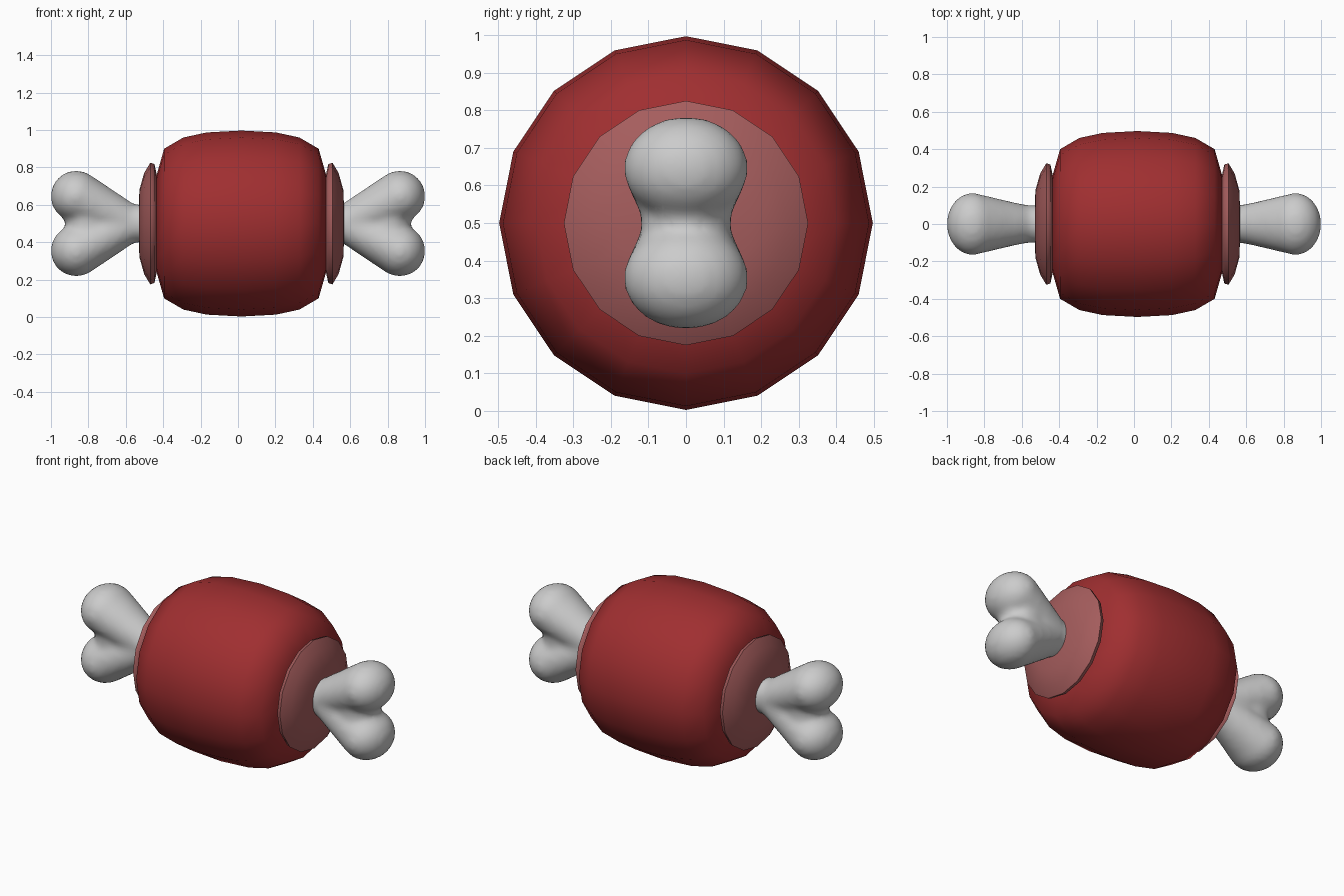
import bpy, bmesh, math
from mathutils import Matrix, Vector

if "Cube" in bpy.data.objects:
    bpy.data.objects.remove(bpy.data.objects["Cube"])

MID_Z = 0.5      # height of the long axis
MEAT_X = 0.018   # meat sits slightly off centre on the bone
SIDES = 16


def material(name, rgb):
    m = bpy.data.materials.new(name)
    m.diffuse_color = (*rgb, 1)
    m.use_nodes = True
    m.node_tree.nodes["Principled BSDF"].inputs["Base Color"].default_value = m.diffuse_color
    return m


def to_object(name, bm, mat=None):
    bmesh.ops.recalc_face_normals(bm, faces=bm.faces[:])
    me = bpy.data.meshes.new(name)
    bm.to_mesh(me)
    bm.free()
    ob = bpy.data.objects.new(name, me)
    bpy.context.collection.objects.link(ob)
    if mat:
        me.materials.append(mat)
    return ob


def smooth(ob, angle):
    bpy.ops.object.select_all(action='DESELECT')
    ob.select_set(True)
    bpy.context.view_layer.objects.active = ob
    bpy.ops.object.shade_smooth_by_angle(angle=math.radians(angle))


def lathe_x(name, profile, mat):
    """Revolve (x, radius) points around the long axis, capping both ends."""
    bm = bmesh.new()
    rings = []
    for x, r in profile:
        rings.append([bm.verts.new((x, r * math.sin(a), MID_Z + r * math.cos(a)))
                      for a in (2 * math.pi * i / SIDES for i in range(SIDES))])
    for a, b in zip(rings, rings[1:]):
        for i in range(SIDES):
            j = (i + 1) % SIDES
            bm.faces.new((a[i], a[j], b[j], b[i]))
    bm.faces.new(rings[0])
    bm.faces.new(rings[-1])
    ob = to_object(name, bm, mat)
    smooth(ob, 62)
    return ob


red = material("meat_red", (0.35, 0.028, 0.03))
pink = material("cut_pink", (0.38, 0.11, 0.11))

# Meat: barrel, symmetric about its own middle
half = [(0, 0.497), (0.185, 0.487), (0.31, 0.46), (0.413, 0.40),
        (0.453, 0.26), (0.46, 0.12)]
profile = [(MEAT_X - u, r) for u, r in reversed(half[1:])] + \
          [(MEAT_X + u, r) for u, r in half]
lathe_x("meat", profile, red)

# Cut faces: lens-shaped discs on both ends
disc = [(0.43, 0.10), (0.452, 0.26), (0.465, 0.318), (0.487, 0.325),
        (0.52, 0.27), (0.545, 0.18), (0.55, 0.06)]
for side, label in ((-1, "left"), (1, "right")):
    lathe_x("cut_face_" + label,
            [(MEAT_X + side * u, r) for u, r in disc], pink)

# Bone: shaft plus two swelling knuckles at each end, fused by remeshing
bm = bmesh.new()


def blob(x, z, rx, ry, rz):
    bmesh.ops.create_uvsphere(
        bm, u_segments=24, v_segments=16, radius=1,
        matrix=Matrix.Translation((x, 0, z)) @ Matrix.Diagonal((rx, ry, rz, 1)))


bmesh.ops.create_cone(
    bm, cap_ends=True, segments=24, radius1=0.102, radius2=0.102, depth=1.24,
    matrix=Matrix.Translation((0, 0, MID_Z)) @ Matrix.Rotation(math.pi / 2, 4, 'Y'))
STEPS = 12
for side in (-1, 1):
    for up in (-1, 1):
        for i in range(STEPS + 1):
            t = i / STEPS
            r = 0.10 + 0.037 * t
            blob(side * (0.58 + 0.285 * t), MID_Z + up * 0.146 * t,
                 r, 0.10 + 0.067 * t, r)
    # web between the knuckles
    blob(side * 0.80, MID_Z, 0.125, 0.122, 0.11)
bone = to_object("bone", bm)
remesh = bone.modifiers.new("fuse", 'REMESH')
remesh.mode = 'VOXEL'
remesh.voxel_size = 0.018
remesh.use_smooth_shade = True
soften = bone.modifiers.new("soften", 'SMOOTH')
soften.factor = 0.5
soften.iterations = 8
